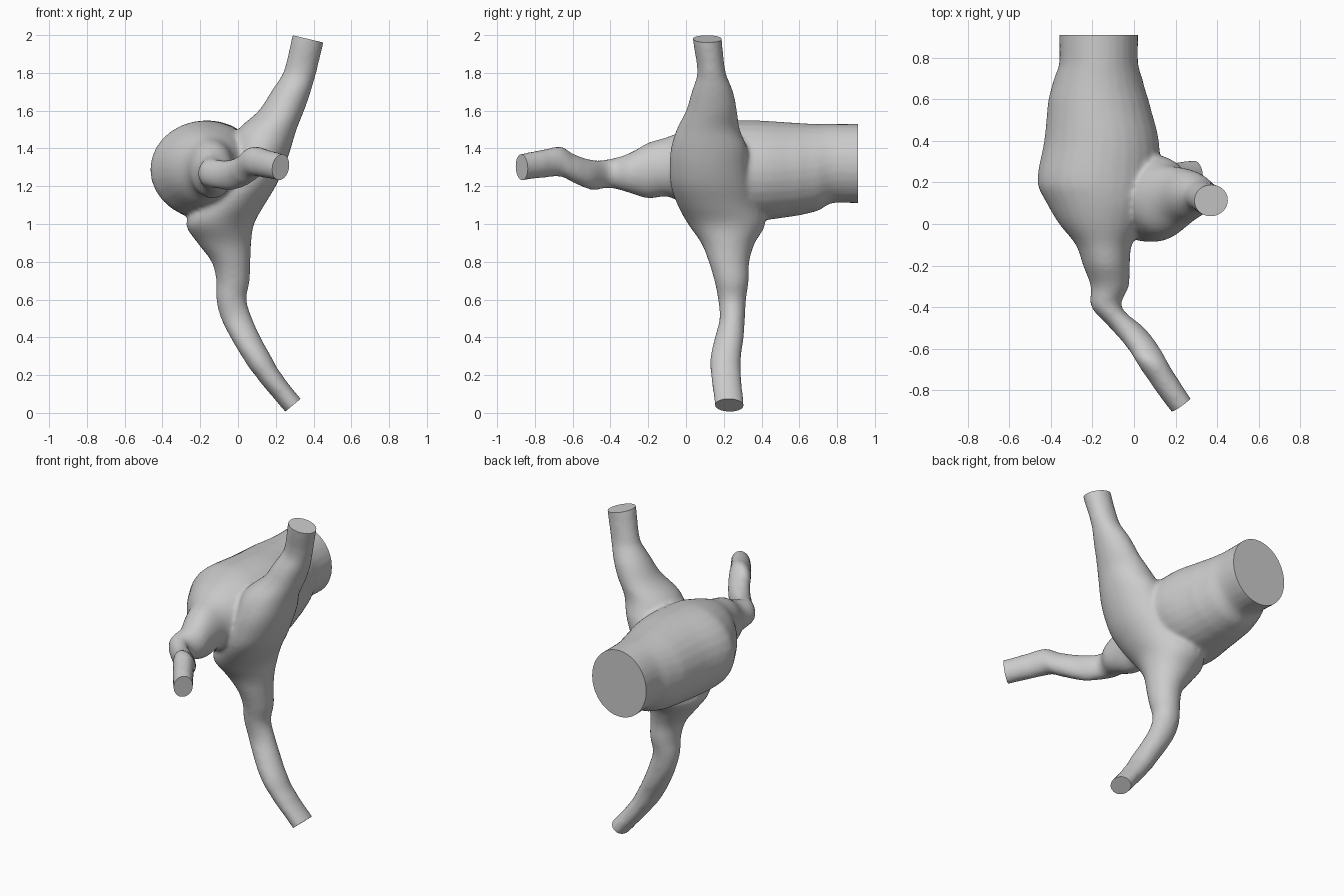
import bpy, bmesh, math
from mathutils import Vector

if "Cube" in bpy.data.objects:
    bpy.data.objects.remove(bpy.data.objects["Cube"])

SIDES = 28

# Each row: position along axis, then min/max of the two cross-section directions
# Wide vessel running back to front, narrowing to the front branch (y, x0, x1, z0, z1)
MAIN = [
    (1.00, -.36, .02, 1.11, 1.53), (.90, -.36, .02, 1.11, 1.53),
    (.77, -.36, .02, 1.11, 1.53), (.70, -.385, .04, 1.07, 1.53),
    (.60, -.412, .07, 1.045, 1.535), (.40, -.432, .12, 1.02, 1.547),
    (.20, -.465, .12, 1.03, 1.547), (.10, -.42, .10, 1.06, 1.53),
    (0, -.36, .05, 1.10, 1.50), (-.10, -.28, -.01, 1.145, 1.46),
    (-.20, -.245, -.02, 1.135, 1.43), (-.30, -.208, -.025, 1.165, 1.375),
    (-.40, -.205, -.06, 1.19, 1.345), (-.50, -.115, .05, 1.18, 1.34),
    (-.60, -.03, .125, 1.22, 1.372), (-.66, .01, .16, 1.25, 1.41),
    (-.75, .07, .215, 1.245, 1.395), (-.87, .155, .295, 1.23, 1.372),
    (-1.0, .25, .385, 1.205, 1.345)]

# Upper branch, junction and lower branch (z, x0, x1, y0, y1)
UPRIGHT = [
    (2.08, .307, .48, .033, .188), (1.98, .283, .457, .036, .19),
    (1.80, .24, .415, .06, .21), (1.70, .175, .385, .03, .25),
    (1.60, .11, .35, 0, .27), (1.50, 0, .31, -.05, .285),
    (1.40, -.04, .28, -.08, .325), (1.30, -.08, .245, -.087, .335),
    (1.20, -.13, .20, -.08, .35), (1.10, -.21, .14, -.045, .38),
    (1.00, -.275, .085, .01, .42), (.90, -.215, .07, .08, .365),
    (.80, -.14, .065, .12, .335), (.70, -.115, .062, .15, .332),
    (.60, -.115, .045, .17, .318), (.50, -.09, .075, .178, .312),
    (.40, -.04, .12, .153, .306), (.30, .02, .175, .13, .292),
    (.20, .09, .235, .132, .292), (.04, .22, .36, .152, .307),
    (-.10, .33, .47, .16, .315)]


def smooth_rows(rows, steps=4):
    """Catmull-Rom interpolation of the section table."""
    out = []
    for i in range(len(rows) - 1):
        a, b = rows[max(i - 1, 0)], rows[i]
        c, d = rows[i + 1], rows[min(i + 2, len(rows) - 1)]
        for k in range(steps):
            t = k / steps
            out.append([.5 * (2 * q + (r - p) * t + (2 * p - 5 * q + 4 * r - s) * t * t
                              + (3 * q - p - 3 * r + s) * t ** 3)
                        for p, q, r, s in zip(a, b, c, d)])
        # keep the axis position linear so rings never fold over
            out[-1][0] = b[0] + (c[0] - b[0]) * t
    return out + [list(rows[-1])]


def loft(bm, rows, along_y):
    rings = []
    for t, a0, a1, b0, b1 in smooth_rows(rows):
        ring = []
        for k in range(SIDES):
            ang = math.tau * k / SIDES
            a = (a0 + a1) / 2 + (a1 - a0) / 2 * math.cos(ang)
            b = (b0 + b1) / 2 + (b1 - b0) / 2 * math.sin(ang)
            ring.append(bm.verts.new((a, t, b) if along_y else (a, b, t)))
        rings.append(ring)
    faces = [bm.faces.new(rings[0]), bm.faces.new(rings[-1][::-1])]
    for r, s in zip(rings, rings[1:]):
        for k in range(SIDES):
            j = (k + 1) % SIDES
            faces.append(bm.faces.new((r[k], s[k], s[j], r[j])))
    bmesh.ops.recalc_face_normals(bm, faces=faces)


# Both tubes in one mesh, fused by a voxel remesh and softened at the joins
bm = bmesh.new()
loft(bm, MAIN, True)
loft(bm, UPRIGHT, False)
mesh = bpy.data.meshes.new("branching_vessel")
bm.to_mesh(mesh)
bm.free()
vessel = bpy.data.objects.new("branching_vessel", mesh)
bpy.context.collection.objects.link(vessel)
rem = vessel.modifiers.new("fuse", 'REMESH')
rem.mode = 'VOXEL'
rem.voxel_size = .013
soft = vessel.modifiers.new("soften", 'SMOOTH')
soft.factor = .5
soft.iterations = 8
dg = bpy.context.evaluated_depsgraph_get()
bm = bmesh.new()
bm.from_mesh(bpy.data.meshes.new_from_object(vessel.evaluated_get(dg)))
vessel.modifiers.clear()

# Cut the four open ends flat and cap them
ENDS = [((-.17, .91, 1.32), (0, 1, 0)), ((.225, -.87, 1.30), (.58, -.81, -.1)),
        ((.37, .11, 1.98), (.23, 0, .97)), ((.29, .23, .04), (.64, 0, -.77))]
for point, normal in ENDS:
    bmesh.ops.bisect_plane(bm, geom=bm.verts[:] + bm.edges[:] + bm.faces[:],
                           plane_co=Vector(point), plane_no=Vector(normal).normalized(),
                           clear_outer=True)
    rim = [e for e in bm.edges if e.is_boundary]
    bmesh.ops.edgeloop_fill(bm, edges=rim)
bmesh.ops.recalc_face_normals(bm, faces=bm.faces[:])
bm.to_mesh(mesh)
bm.free()

bpy.context.view_layer.objects.active = vessel
vessel.select_set(True)
bpy.ops.object.shade_smooth_by_angle(angle=math.radians(35))
